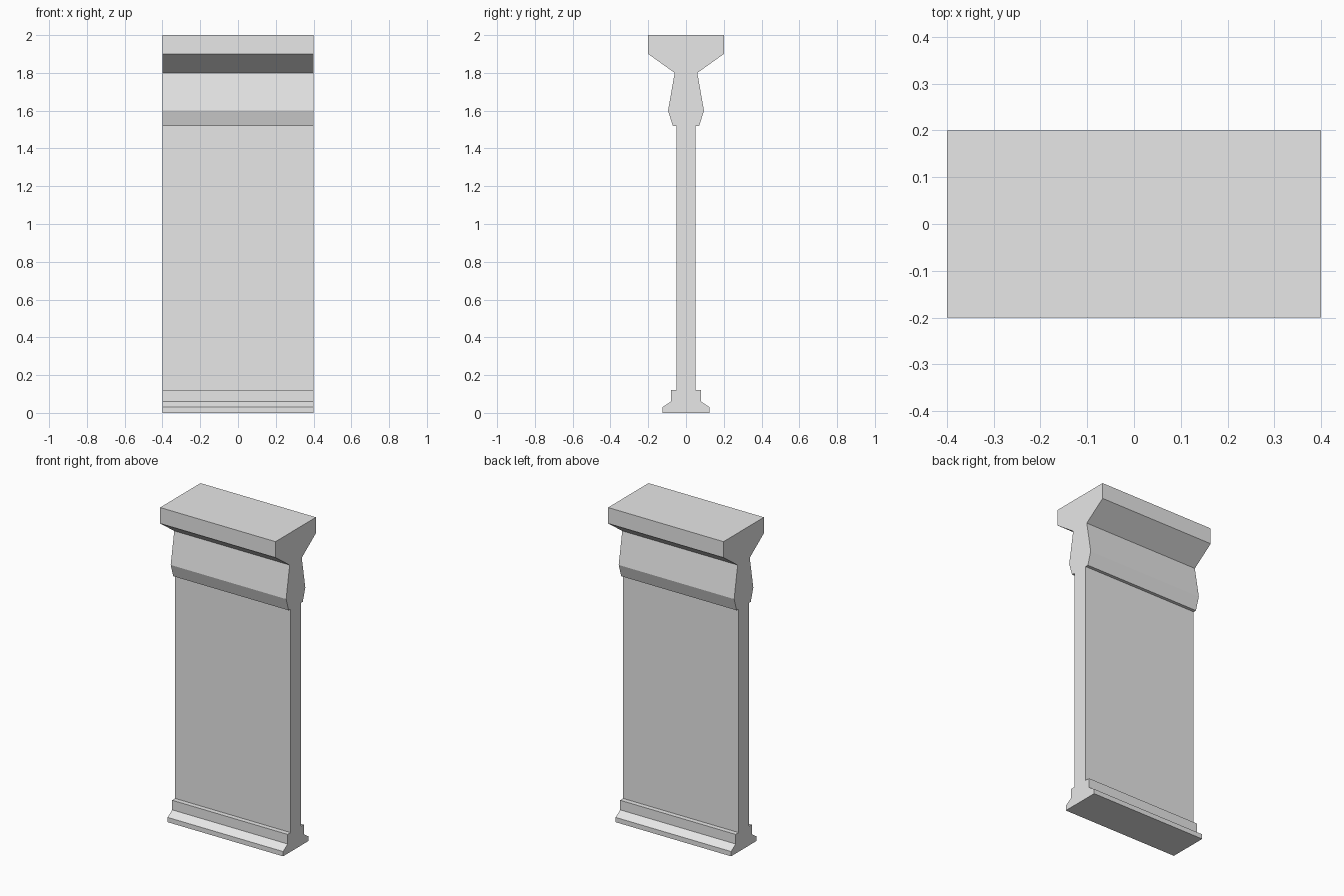
import bpy
import bmesh

cube = bpy.data.objects.get("Cube")
if cube:
    bpy.data.objects.remove(cube, do_unlink=True)

# Plain light grey for the whole pillar
grey = bpy.data.materials.new("light_grey")
grey.use_nodes = True
colour = (0.8, 0.8, 0.8, 1)
grey.diffuse_color = colour
grey.node_tree.nodes["Principled BSDF"].inputs["Base Color"].default_value = colour

HALF_WIDTH = 0.4

# Half profile (depth, height), from the foot to the top slab
foot = [(0.125, 0), (0.125, 0.03), (0.08, 0.06), (0.08, 0.12)]
shaft = [(0.05, 0.12), (0.05, 1.52)]
collar = [(0.07, 1.52), (0.095, 1.6), (0.06, 1.8)]
top_slab = [(0.2, 1.9), (0.2, 2)]
half = foot + shaft + collar + top_slab
outline = half + [(-y, z) for y, z in reversed(half)]

# Extrude the mirrored profile across the width
bm = bmesh.new()
side = bm.faces.new([bm.verts.new((-HALF_WIDTH, y, z)) for y, z in outline])
extruded = bmesh.ops.extrude_face_region(bm, geom=[side], use_keep_orig=True)
moved = [v for v in extruded["geom"] if isinstance(v, bmesh.types.BMVert)]
bmesh.ops.translate(bm, verts=moved, vec=(2 * HALF_WIDTH, 0, 0))
bmesh.ops.recalc_face_normals(bm, faces=bm.faces)

mesh = bpy.data.meshes.new("wall_pillar")
bm.to_mesh(mesh)
bm.free()
mesh.materials.append(grey)
pillar = bpy.data.objects.new("wall_pillar", mesh)
bpy.context.collection.objects.link(pillar)
